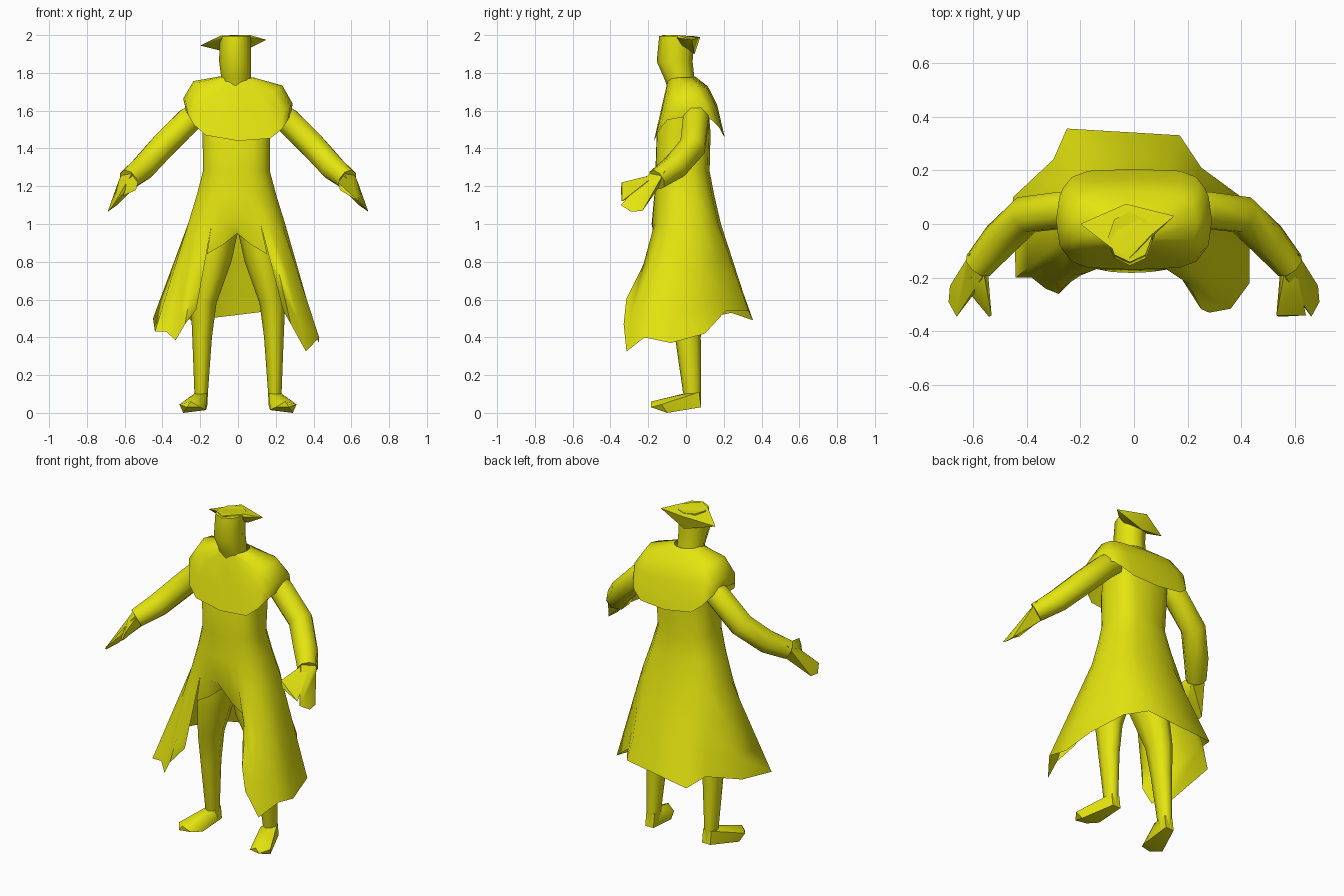
import bpy, bmesh, math
from mathutils import Vector

if "Cube" in bpy.data.objects:
    bpy.data.objects.remove(bpy.data.objects["Cube"])

yellow = bpy.data.materials.new("yellow")
yellow.diffuse_color = (0.78, 0.78, 0.005, 1)
yellow.use_nodes = True
yellow.node_tree.nodes["Principled BSDF"].inputs["Base Color"].default_value = yellow.diffuse_color


def finish(name, bm, angle=40):
    bmesh.ops.recalc_face_normals(bm, faces=bm.faces)
    me = bpy.data.meshes.new(name)
    bm.to_mesh(me)
    bm.free()
    me.materials.append(yellow)
    ob = bpy.data.objects.new(name, me)
    bpy.context.collection.objects.link(ob)
    bpy.ops.object.select_all(action='DESELECT')
    ob.select_set(True)
    bpy.context.view_layer.objects.active = ob
    bpy.ops.object.shade_smooth_by_angle(angle=math.radians(angle))
    return ob


def loft(name, rings, top=False, angle=70):
    """Skin a stack of closed rings, optionally closing the last one."""
    bm = bmesh.new()
    rows = [[bm.verts.new(p) for p in r] for r in rings]
    n = len(rows[0])
    for a, b in zip(rows, rows[1:]):
        for i in range(n):
            j = (i + 1) % n
            bm.faces.new((a[i], a[j], b[j], b[i]))
    if top:
        bm.faces.new(rows[-1])
    return finish(name, bm, angle)


def hull(name, pts, angle=50):
    bm = bmesh.new()
    for p in pts:
        bm.verts.new(p)
    bmesh.ops.convex_hull(bm, input=bm.verts)
    loose = [v for v in bm.verts if not v.link_faces]
    bmesh.ops.delete(bm, geom=loose, context='VERTS')
    return finish(name, bm, angle)


def spow(v, p):
    return math.copysign(abs(v) ** p, v)


def oval(t, cx, rx, yf, yb, z, p=1.0):
    """Point on an oval reaching from yf (front) to yb (back)."""
    c, s = spow(math.cos(t), p), spow(math.sin(t), p)
    return Vector((cx + rx * c, (yf + yb) / 2 + (yb - yf) / 2 * s, z))


def ring(n, *args):
    return [oval(2 * math.pi * i / n, *args) for i in range(n)]


# head and neck
loft("head", [ring(8, -.01, .08, -.09, .05, 1.70),
              ring(8, -.01, .078, -.115, .045, 1.77),
              ring(8, -.015, .085, -.155, .035, 1.86),
              ring(8, -.015, .082, -.142, .045, 1.995)], top=True)

# pointed flat hat
hull("hat", [(-.2, 0, 1.945), (.15, .03, 1.975), (-.03, .075, 1.99),
             (-.09, -.085, 1.998), (.065, -.04, 2), (-.02, -.13, 2), (-.1, -.03, 1.94),
             (.07, 0, 1.935), (-.02, .045, 1.9)], 50)

# shoulder cape: half width, front y, back y, heights at front, side, back, squareness
cape = []
for rx, yf, yb, zf, zs, zb, p in [(.08, -.095, .05, 1.765, 1.78, 1.78, 1),
                                  (.235, -.115, .12, 1.68, 1.745, 1.72, .7),
                                  (.29, -.14, .165, 1.57, 1.65, 1.63, .55),
                                  (.275, -.17, .205, 1.44, 1.585, 1.46, .5)]:
    row = []
    for i in range(16):
        t = 2 * math.pi * i / 16
        v = oval(t, 0, rx, yf, yb, 0, p)
        s = math.sin(t)
        v.z = zs + ((zb if s > 0 else zf) - zs) * abs(s) ** 2 - .05 * v.x
        row.append(v)
    cape.append(row)
loft("shoulder_cape", cape)

# coat: fitted body over an open-fronted skirt with a ragged hem
body = [(-.01, .185, -.12, .12, 1.60, .65), (-.01, .182, -.155, .13, 1.48, .7),
        (-.01, .18, -.162, .125, 1.28, .8), (-.01, .215, -.168, .15, 1.15, .82),
        (-.01, .262, -.182, .185, 1.0, .82)]
hem = [(-65, .24, -.22, .54), (-55, .28, -.33, .47), (-40, .36, -.315, .325),
       (-25, .43, -.22, .40), (-8, .43, -.08, .37), (20, .40, .10, .42),
       (45, .25, .21, .54), (65, .17, .33, .54), (90, -.03, .342, .515),
       (115, -.25, .355, .49), (140, -.3, .24, .53), (165, -.45, .10, .50),
       (195, -.44, -.20, .43), (207, -.38, -.2, .43), (217, -.33, -.24, .385),
       (230, -.28, -.26, .47), (245, -.22, -.20, .55)]
bm = bmesh.new()
angles = [math.radians(h[0]) for h in hem] + [math.radians(a) for a in (258, 270, 282)]
rows = [[bm.verts.new(oval(t, *r)) for t in angles] for r in body]
n, m = len(angles), len(hem)
for a, b in zip(rows, rows[1:]):
    for i in range(n):
        j = (i + 1) % n
        bm.faces.new((a[i], a[j], b[j], b[i]))
last = rows[-1][:m]
for f in (.4, .75, 1):
    row = []
    for i, h in enumerate(hem):
        p = rows[-1][i].co.lerp(Vector(h[1:]), f)
        if f == .75 and h[2] < -.3:
            p.y -= .03
        row.append(bm.verts.new(p))
    for i in range(m - 1):
        bm.faces.new((last[i], last[i + 1], row[i + 1], row[i]))
    last = row
# front edge running down between the legs
front = [rows[-1][i] for i in (m - 1, m, m + 1, m + 2, 0)]
low = [bm.verts.new((x, y, z)) for x, y, z in
       [(-.165, -.165, .84), (-.08, -.16, .89), (-.005, -.135, .95),
        (.07, -.16, .89), (.155, -.165, .84)]]
for i in range(4):
    bm.faces.new((front[i], front[i + 1], low[i + 1], low[i]))
finish("coat", bm, 70)


def tube(name, path, n=8):
    """Round limb through (x, y, z, radius) points."""
    pts = [Vector(p[:3]) for p in path]
    rings = []
    for i, p in enumerate(pts):
        d = (pts[min(i + 1, len(pts) - 1)] - pts[max(i - 1, 0)]).normalized()
        u = d.cross(Vector((0, 1, 0))).normalized()
        v = d.cross(u)
        rings.append([p + path[i][3] * (u * math.cos(a) + v * math.sin(a))
                      for a in (2 * math.pi * (k + .5) / n for k in range(n))])
    return loft(name, rings, top=True)


for side, s in (("left", -1), ("right", 1)):
    def flip(pts):
        return [(s * p[0],) + tuple(p[1:]) for p in pts]

    # sleeve
    tube(side + "_arm", flip([(.19, .05, 1.60, .065), (.26, .052, 1.55, .073),
                              (.40, .035, 1.41, .073), (.50, -.06, 1.30, .07),
                              (.58, -.155, 1.235, .058)]))
    # hand and thumb
    hull(side + "_hand", flip([(.54, -.14, 1.2), (.61, -.11, 1.28), (.635, -.15, 1.22),
                               (.56, -.19, 1.27), (.58, -.24, 1.2), (.69, -.29, 1.065),
                               (.685, -.23, 1.07), (.66, -.345, 1.10), (.64, -.25, 1.10)]))
    thumb = [(.56, -.18, 1.26), (.545, -.16, 1.2), (.61, -.2, 1.23),
             (.61, -.26, 1.15), (.53, -.34, 1.22), (.54, -.345, 1.18)]
    if s > 0:
        thumb += [(.64, -.34, 1.12)]
    hull(side + "_thumb", flip(thumb))
    # leg
    loft(side + "_leg", [ring(8, s * x, rx, y - ry, y + ry, z) for x, y, rx, ry, z in
                         [(.192, .04, .03, .038, .04), (.195, .032, .036, .048, .11),
                          (.19, .01, .052, .068, .40), (.182, 0, .068, .085, .58),
                          (.13, -.025, .095, .125, .80), (.1, -.02, .1, .13, .96)]])
    # foot
    hull(side + "_foot", flip([(.165, .08, .03), (.22, .08, .03), (.165, .07, .11),
                               (.22, .07, .11), (.165, -.02, .1), (.225, -.01, .1),
                               (.17, -.1, .015), (.29, -.1, 0), (.31, -.13, .045),
                               (.27, -.185, .03), (.25, -.185, .06), (.2, -.17, .03)]))
